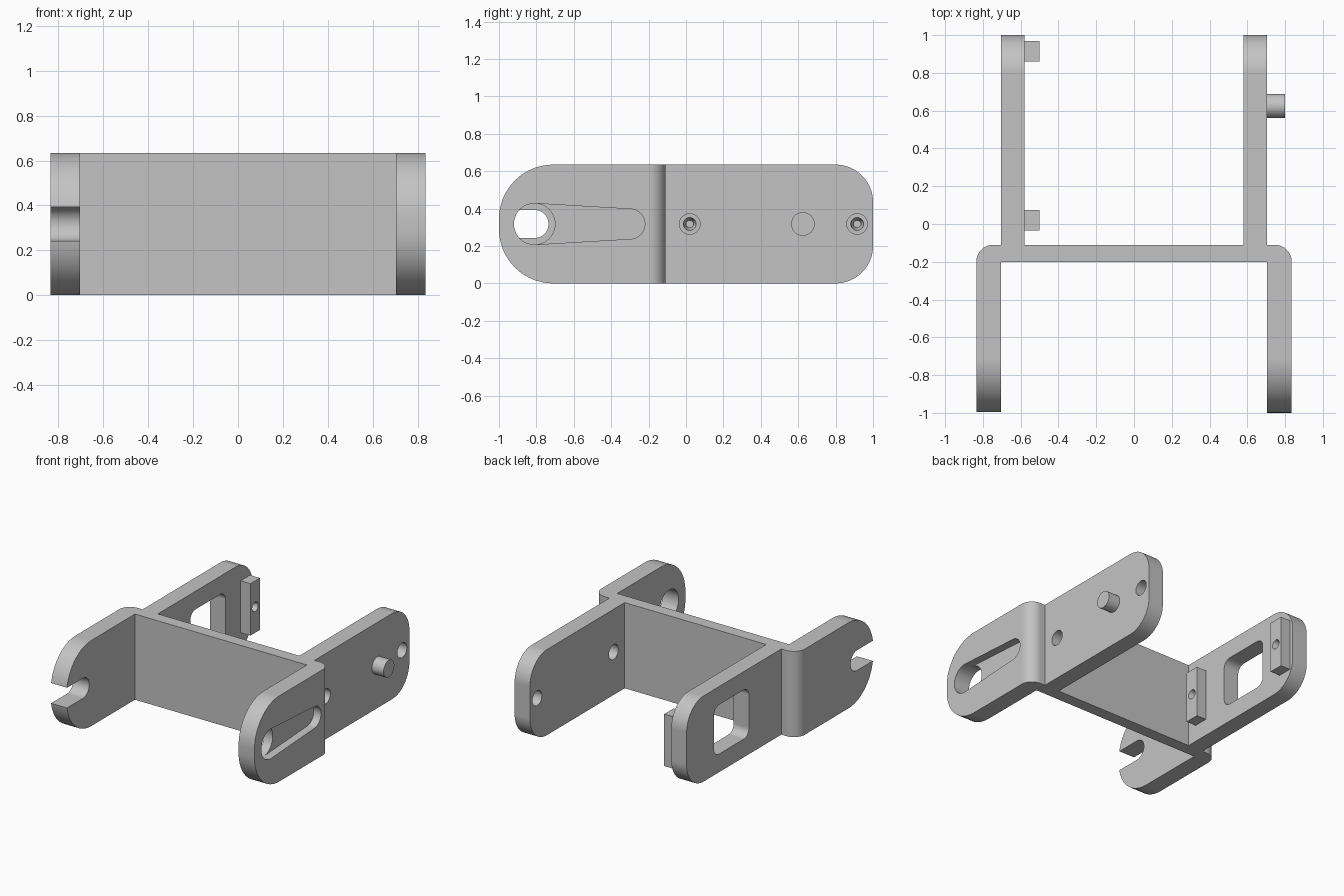
import bpy, bmesh
from math import radians, cos, sin

cube = bpy.data.objects.get("Cube")
if cube:
    bpy.data.objects.remove(cube, do_unlink=True)

HEIGHT = 0.635
MID = HEIGHT / 2
OUTER, STEP, INNER = 0.835, 0.705, 0.58     # wall planes, mirrored in x
WEB_FRONT, WEB_BACK = -0.2, -0.11

grey = bpy.data.materials.new("light_grey")
grey.use_nodes = True
colour = (0.55, 0.55, 0.55, 1)
grey.diffuse_color = colour
grey.node_tree.nodes["Principled BSDF"].inputs["Base Color"].default_value = colour


def arc(u, v, r, start, end, steps=16):
    angles = [radians(start + (end - start) * i / steps) for i in range(steps + 1)]
    return [(u + r * cos(a), v + r * sin(a)) for a in angles]


def rounded_rect(u0, u1, v0, v1, r0, r1):
    """Rectangle with corner radius r0 at the u0 end and r1 at the u1 end."""
    return (arc(u0 + r0, v0 + r0, r0, 180, 270) + arc(u1 - r1, v0 + r1, r1, 270, 360)
            + arc(u1 - r1, v1 - r1, r1, 0, 90) + arc(u0 + r0, v1 - r0, r0, 90, 180))


def circle(u, r):
    return arc(u, MID, r, 0, 360, 48)[:-1]


def prism(name, profile, w0, w1, axis="x", far_profile=None):
    """Solid between two matching profiles: (y, z) along x, or (x, y) along z."""
    bm = bmesh.new()

    def ring(points, w):
        return [bm.verts.new((w, u, v) if axis == "x" else (u, v, w)) for u, v in points]

    near, far = ring(profile, w0), ring(far_profile or profile, w1)
    bm.faces.new(near)
    bm.faces.new(far)
    for i in range(len(near)):
        j = (i + 1) % len(near)
        bm.faces.new((near[i], near[j], far[j], far[i]))
    bmesh.ops.recalc_face_normals(bm, faces=bm.faces)
    mesh = bpy.data.meshes.new(name)
    bm.to_mesh(mesh)
    bm.free()
    mesh.materials.append(grey)
    obj = bpy.data.objects.new(name, mesh)
    bpy.context.collection.objects.link(obj)
    return obj


def activate(obj):
    bpy.ops.object.select_all(action="DESELECT")
    obj.select_set(True)
    bpy.context.view_layer.objects.active = obj


def carve(obj, cutter, operation="DIFFERENCE"):
    cutter.hide_render = True
    activate(obj)
    mod = obj.modifiers.new("carve", "BOOLEAN")
    mod.operation = operation
    mod.solver = "EXACT"
    mod.object = cutter
    bpy.ops.object.modifier_apply(modifier=mod.name)
    bpy.data.objects.remove(cutter, do_unlink=True)


def finish(obj):
    activate(obj)
    bpy.ops.object.shade_smooth_by_angle(angle=radians(25))
    mod = obj.modifiers.new("clean_shading", "WEIGHTED_NORMAL")
    mod.keep_sharp = True


# Bracket plan: front arms, cross web with rounded shoulders, narrower rear arms
bend = 0.09
half = ([(INNER, WEB_BACK), (INNER, 1), (STEP, 1), (STEP, WEB_BACK)]
        + arc(OUTER - bend, WEB_BACK - bend, bend, 90, 0)
        + [(OUTER, -1), (STEP, -1), (STEP, WEB_FRONT)])
plan = half + [(-x, y) for x, y in reversed(half)]
bracket = prism("bracket", plan, -0.1, HEIGHT + 0.1, axis="z")

# Side outline rounds the ends of all arms
carve(bracket, prism("side_outline", rounded_rect(-1, 1, 0, HEIGHT, 0.29, 0.2), -1, 1),
      "INTERSECT")

# Tapered pocket and round hole in one front arm
EYE = -0.81
pocket = arc(EYE, MID, 0.11, 90, 270, 24) + arc(-0.30, MID, 0.08, 270, 450, 24)
carve(bracket, prism("pocket_cutter", pocket, OUTER - 0.06, 1))
carve(bracket, prism("eye_cutter", circle(EYE, 0.11), 0.65, 1))

# Open slot in the other front arm
slot = [(-1.1, MID + 0.075), (-1.1, MID - 0.075)] + arc(-0.81, MID, 0.075, -90, 90, 24)
carve(bracket, prism("slot_cutter", slot, -1, -0.65))

# Rounded window in the rear arm behind the slot
window = rounded_rect(0.27, 0.68, 0.135, 0.5, 0.06, 0.06)
carve(bracket, prism("window_cutter", window, -1, -0.54))

# Screw holes in the other rear arm, facing drilled tabs
for label, y in (("front", 0.02), ("rear", 0.915)):
    carve(bracket, prism("hole_cutter", circle(y, 0.055), 0.5, 0.8))
    block = [(y - 0.055, 0.125), (y + 0.055, 0.125), (y + 0.055, 0.51), (y - 0.055, 0.51)]
    tab = prism(label + "_tab", block, -INNER - 0.005, -0.5)
    carve(tab, prism("drill_cutter", circle(y, 0.02), -0.56, -0.49,
                     far_profile=circle(y, 0.037)))
    finish(tab)
finish(bracket)

# Pivot peg on the outside of the drilled rear arm
finish(prism("peg", circle(0.625, 0.063), STEP - 0.005, 0.8))
